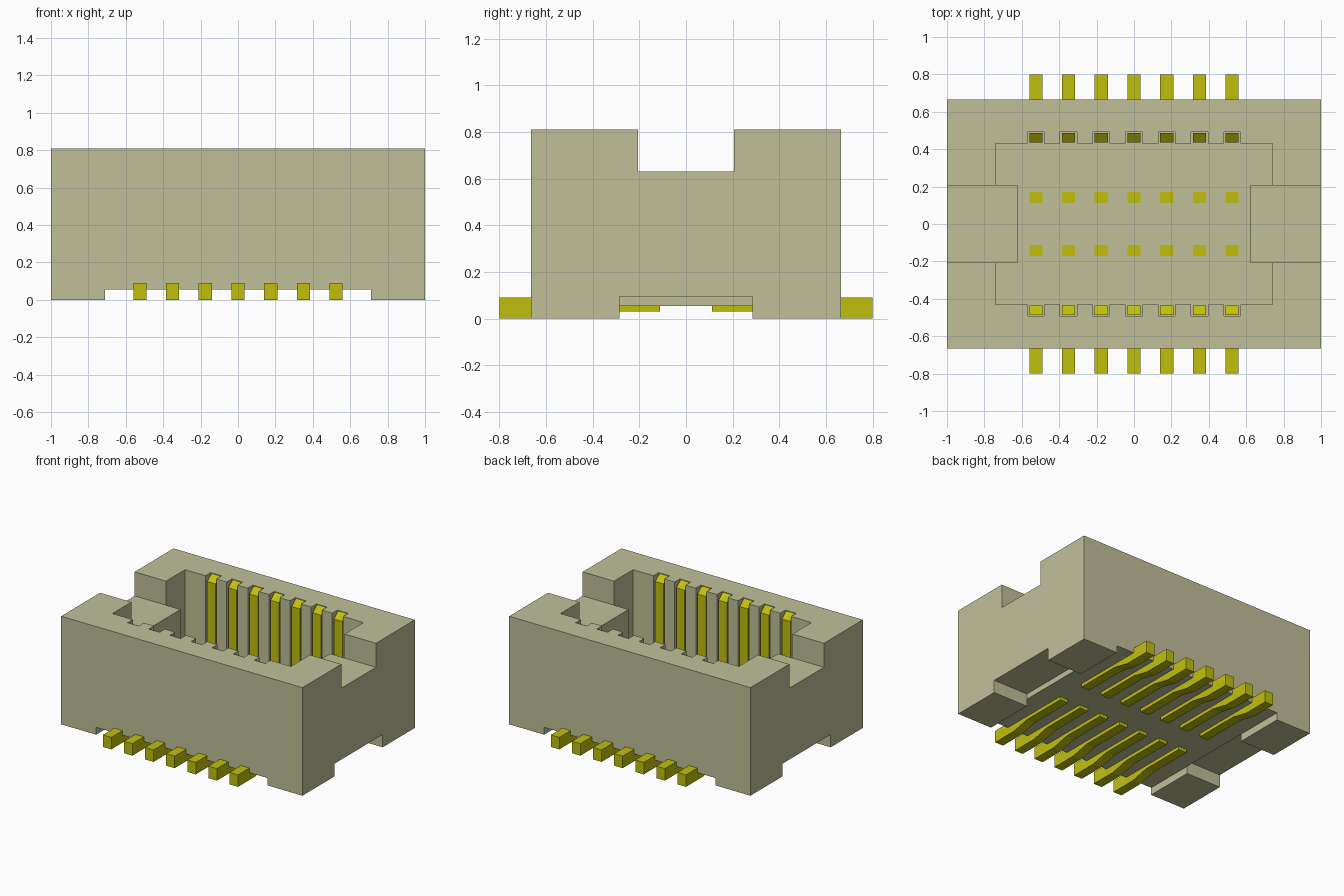
import bpy, bmesh

cube = bpy.data.objects.get("Cube")
if cube:
    bpy.data.objects.remove(cube, do_unlink=True)


def make_material(name, color):
    m = bpy.data.materials.new(name)
    m.use_nodes = True
    m.diffuse_color = color
    m.node_tree.nodes["Principled BSDF"].inputs["Base Color"].default_value = color
    return m


housing_mat = make_material("beige plastic", (0.53, 0.525, 0.32, 1))
pin_mat = make_material("yellow metal", (0.53, 0.53, 0.004, 1))


def prism(name, points, direction, mat):
    """Extrude a closed outline of 3D points along a direction."""
    bm = bmesh.new()
    face = bm.faces.new([bm.verts.new(p) for p in points])
    ext = bmesh.ops.extrude_face_region(bm, geom=[face])
    verts = [v for v in ext["geom"] if isinstance(v, bmesh.types.BMVert)]
    bmesh.ops.translate(bm, verts=verts, vec=direction)
    bmesh.ops.recalc_face_normals(bm, faces=bm.faces)
    mesh = bpy.data.meshes.new(name)
    bm.to_mesh(mesh)
    bm.free()
    mesh.materials.append(mat)
    obj = bpy.data.objects.new(name, mesh)
    bpy.context.collection.objects.link(obj)
    return obj


def box(name, x, y, z, mat):
    pts = [(x[0], y[0], z[0]), (x[1], y[0], z[0]), (x[1], y[1], z[0]), (x[0], y[1], z[0])]
    return prism(name, pts, (0, 0, z[1] - z[0]), mat)


PIN_X = [-0.525 + 0.175 * i for i in range(7)]
FLOOR = 0.2

# Housing block
housing = box("housing", (-1, 1), (-0.665, 0.665), (0, 0.81), housing_mat)

# Mating cavity outline: end tongues plus a slot for every pin
half = [(0.62, 0), (0.62, 0.205), (0.74, 0.205), (0.74, 0.43)]
for x in reversed(PIN_X):
    half += [(x + 0.045, 0.43), (x + 0.045, 0.492), (x - 0.045, 0.492), (x - 0.045, 0.43)]
half += [(-0.74, 0.43), (-0.74, 0.205), (-0.62, 0.205)]
outline = half[1:] + [(-x, -y) for x, y in half[1:]]
cutters = [prism("cavity_cutter", [(x, y, FLOOR) for x, y in outline], (0, 0, 1), housing_mat)]

# Upper end notches, underside channel and lower end notches
cutters.append(box("top_notch_cutter", (-1.1, 1.1), (-0.205, 0.205), (0.63, 1.1), housing_mat))
cutters.append(box("underside_cutter", (-0.71, 0.71), (-0.8, 0.8), (-0.1, 0.055), housing_mat))
for s in (-1, 1):
    xs = sorted((0.71 * s, 1.1 * s))
    cutters.append(box("end_notch_cutter", xs, (-0.285, 0.285), (-0.1, 0.095), housing_mat))

for c in cutters:
    c.hide_render = True
    mod = housing.modifiers.new("cut", 'BOOLEAN')
    mod.operation = 'DIFFERENCE'
    mod.solver = 'EXACT'
    mod.object = c

# Bake the cuts and discard the cutters
bpy.context.view_layer.update()
result = bpy.data.meshes.new_from_object(
    housing.evaluated_get(bpy.context.evaluated_depsgraph_get()))
housing.modifiers.clear()
housing.data = result
result.materials.clear()
result.materials.append(housing_mat)
for poly in result.polygons:
    poly.material_index = 0
for c in cutters:
    bpy.data.objects.remove(c, do_unlink=True)

# Pins: solder foot, sloped tail, contact blade with bevelled tip, inner stub
profile = [(0.8, 0), (0.8, 0.09), (0.486, 0.09), (0.486, 0.808), (0.435, 0.768),
           (0.435, 0.075), (0.17, 0.075), (0.17, FLOOR + 0.002), (0.112, FLOOR + 0.002),
           (0.112, 0.03), (0.46, 0.03), (0.6, 0)]
for side, s in (("front", -1), ("back", 1)):
    for i, x in enumerate(PIN_X):
        prism(f"{side}_pin_{i + 1}", [(x - 0.035, s * y, z) for y, z in profile],
              (0.07, 0, 0), pin_mat)
